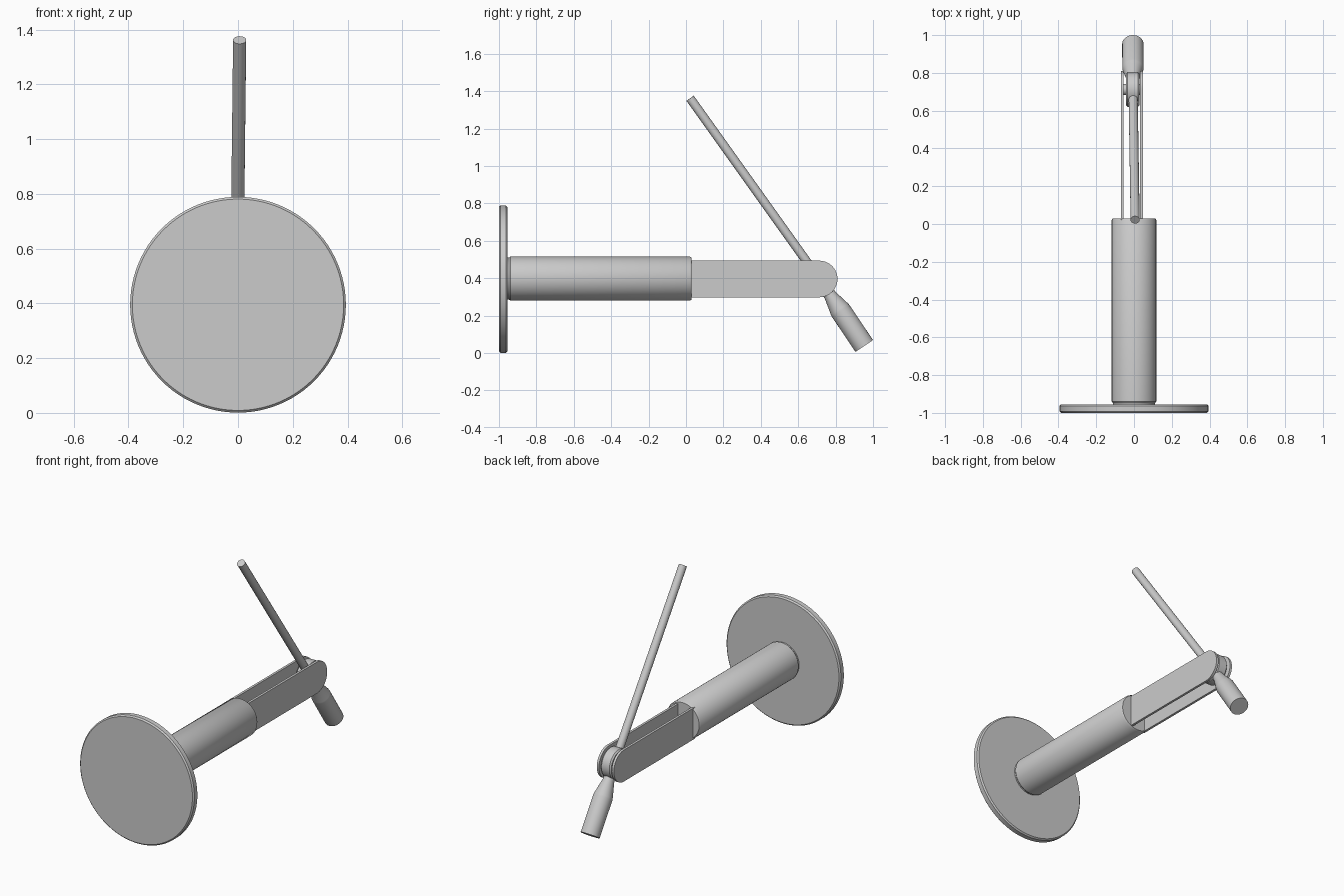
import bpy, bmesh, math
from mathutils import Vector

if "Cube" in bpy.data.objects:
    bpy.data.objects.remove(bpy.data.objects["Cube"])

AXIS_Z = 0.396                        # height of the barrel axis
PIVOT = Vector((-0.005, 0.712, AXIS_Z))


def finish(bm, name, angle=35):
    bmesh.ops.recalc_face_normals(bm, faces=bm.faces)
    me = bpy.data.meshes.new(name)
    bm.to_mesh(me)
    bm.free()
    ob = bpy.data.objects.new(name, me)
    bpy.context.collection.objects.link(ob)
    bpy.ops.object.select_all(action='DESELECT')
    ob.select_set(True)
    bpy.context.view_layer.objects.active = ob
    bpy.ops.object.shade_smooth_by_angle(angle=math.radians(angle))
    return ob


def turned(name, start, direction, profile, sides=48):
    """Closed solid of revolution: profile is (distance along axis, radius)."""
    bm = bmesh.new()
    rot = Vector(direction).to_track_quat('Z', 'Y')
    rings = []
    for t, r in profile:
        rings.append([bm.verts.new(Vector(start) + rot @ Vector(
            (r * math.cos(a), r * math.sin(a), t)))
            for a in (2 * math.pi * i / sides for i in range(sides))])
    for lo, hi in zip(rings, rings[1:]):
        for i in range(sides):
            j = (i + 1) % sides
            bm.faces.new((lo[i], lo[j], hi[j], hi[i]))
    bm.faces.new(rings[0])
    bm.faces.new(rings[-1])
    return finish(bm, name)


def cheek(name, x0, x1):
    """Thin side plate with a rounded end, extruded along x."""
    r = 0.098
    pts = [(0.01, AXIS_Z - r)]
    for i in range(25):
        a = -math.pi / 2 + math.pi * i / 24
        pts.append((PIVOT.y + r * math.cos(a), AXIS_Z + r * math.sin(a)))
    pts.append((0.01, AXIS_Z + r))
    bm = bmesh.new()
    face = bm.faces.new([bm.verts.new((x0, y, z)) for y, z in pts])
    ext = bmesh.ops.extrude_face_region(bm, geom=[face])
    verts = [v for v in ext['geom'] if isinstance(v, bmesh.types.BMVert)]
    bmesh.ops.translate(bm, verts=verts, vec=(x1 - x0, 0, 0))
    return finish(bm, name)


# round end plate with softened rim
turned("base_disc", (0, -1, 0.395), (0, 1, 0),
       [(0, 0.386), (0.008, 0.394), (0.037, 0.394), (0.045, 0.386)], 96)

# barrel, with small chamfers at both ends
turned("barrel", (0, -0.957, AXIS_Z + 0.002), (0, 1, 0),
       [(0, 0.112), (0.01, 0.112), (0.018, 0.118), (0.978, 0.118), (0.987, 0.112)], 64)

# fork plates
cheek("fork_plate_left", -0.070, -0.055)
cheek("fork_plate_right", 0.033, 0.048)

# pivot drum and the pin that carries it
turned("pivot_drum", (-0.042, PIVOT.y, AXIS_Z), (1, 0, 0),
       [(0, 0.084), (0.008, 0.092), (0.062, 0.092), (0.07, 0.084)])
turned("pivot_pin", (-0.06, PIVOT.y, AXIS_Z), (1, 0, 0), [(0, 0.03), (0.1, 0.03)], 24)

# long lever rod
tip = Vector((0.006, 0.022, 1.362))
turned("lever_rod", PIVOT, tip - PIVOT,
       [(0, 0.024), ((tip - PIVOT).length, 0.024)], 32)

# flared grip below the pivot
end = Vector((-0.006, 0.953, 0.038))
length = (end - PIVOT).length
turned("lever_grip", PIVOT, end - PIVOT,
       [(0.05, 0.032), (0.105, 0.034), (0.195, 0.055), (0.205, 0.0565), (length, 0.0565)])
